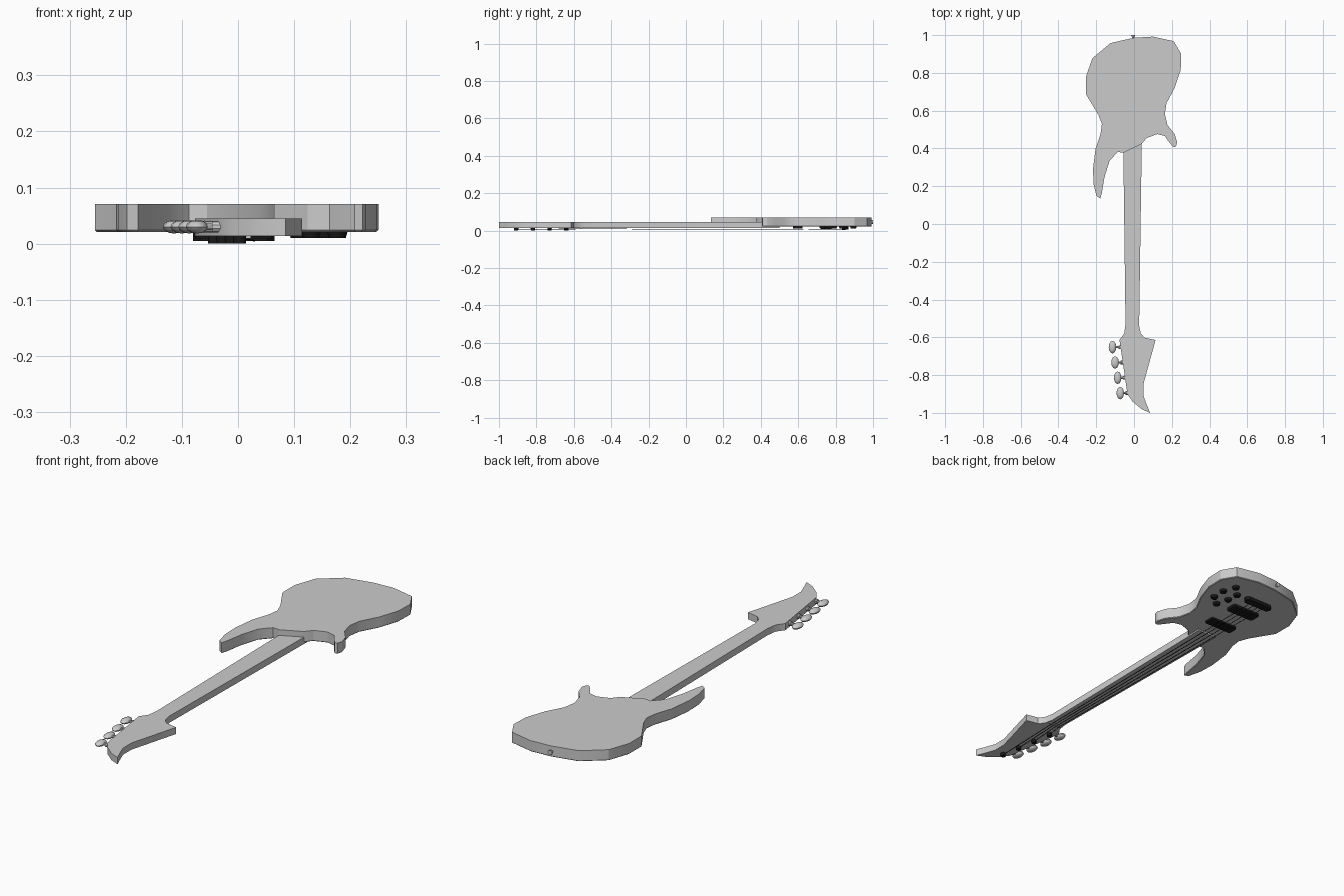
import bpy, bmesh, math
from mathutils import Vector, Matrix

if "Cube" in bpy.data.objects:
    bpy.data.objects.remove(bpy.data.objects["Cube"])

black = bpy.data.materials.new("black")
black.diffuse_color = (0.01, 0.01, 0.01, 1)
black.use_nodes = True
black.node_tree.nodes["Principled BSDF"].inputs["Base Color"].default_value = black.diffuse_color


def finish(bm, name, mat=None, smooth=30):
    bmesh.ops.recalc_face_normals(bm, faces=bm.faces)
    me = bpy.data.meshes.new(name)
    bm.to_mesh(me)
    bm.free()
    ob = bpy.data.objects.new(name, me)
    bpy.context.collection.objects.link(ob)
    if mat:
        me.materials.append(mat)
    bpy.ops.object.select_all(action='DESELECT')
    ob.select_set(True)
    bpy.context.view_layer.objects.active = ob
    if smooth:
        bpy.ops.object.shade_smooth_by_angle(angle=math.radians(smooth))
    return ob


def slab(name, pts, z0, z1, chamfer=0, mat=None):
    """Outline in plan, extruded from z0 to z1, lower rim chamfered."""
    bm = bmesh.new()
    face = bm.faces.new([bm.verts.new((x, y, z0)) for x, y in pts])
    ext = bmesh.ops.extrude_face_region(bm, geom=[face], use_keep_orig=True)
    for v in ext['geom']:
        if isinstance(v, bmesh.types.BMVert):
            v.co.z = z1
    if chamfer:
        rim = [e for e in bm.edges if all(abs(v.co.z - z0) < 1e-6 for v in e.verts)]
        bmesh.ops.bevel(bm, geom=rim, offset=chamfer, segments=1, affect='EDGES')
    return finish(bm, name, mat)


def rod(name, a, b, r, r2=None, seg=16, mat=None):
    a, b = Vector(a), Vector(b)
    d = b - a
    m = Matrix.Translation((a + b) / 2) @ d.to_track_quat('Z', 'Y').to_matrix().to_4x4()
    bm = bmesh.new()
    bmesh.ops.create_cone(bm, cap_ends=True, segments=seg, radius1=r,
                          radius2=r if r2 is None else r2, depth=d.length, matrix=m)
    return finish(bm, name, mat)


def rect(cx, cy, w, h, c=0.006):
    """Rectangle outline with clipped corners."""
    w, h = w / 2, h / 2
    return [(cx + x, cy + y) for x, y in (
        (-w + c, -h), (w - c, -h), (w, -h + c), (w, h - c),
        (w - c, h), (-w + c, h), (-w, h - c), (-w, -h + c))]


# Body with two horns
body = [(-.055, .378), (-.087, .381), (-.13, .333), (-.156, .249), (-.170, .165),
        (-.178, .135), (-.198, .148), (-.214, .21), (-.217, .29), (-.204, .397),
        (-.177, .476), (-.170, .53), (-.188, .577), (-.255, .688), (-.255, .778),
        (-.22, .878), (-.124, .958), (0, .986), (.1, .992), (.21, .968),
        (.25, .9), (.247, .815), (.215, .72), (.172, .64), (.163, .582),
        (.177, .524), (.215, .476), (.228, .434), (.222, .41), (.208, .407),
        (.185, .434), (.163, .466), (.124, .476), (.066, .455), (.04, .423)]
slab("body", body, .021, .071, .003)

# Neck and headstock in one piece
neck = [(-.058, .5), (-.045, -.53), (-.052, -.58), (-.077, -.614), (-.035, -.90),
        (-.008, -.94), (.04, -.98), (.085, -1.0), (.07, -.963), (.05, -.91),
        (.05, -.847), (.114, -.614), (.056, -.602), (.036, -.58), (.027, -.54),
        (.042, .5)]
slab("neck", neck, .014, .045)
slab("nut", rect(-.009, -.56, .066, .01, .002), .009, .016)

# Pickups and bridge
slab("neck_pickup", rect(-.0075, .597, .145, .052), .012, .025, mat=black)
slab("bridge_pickup", rect(-.0075, .75, .145, .055), .009, .025, mat=black)
slab("bridge", rect(-.0075, .852, .145, .036, .012), .005, .025, mat=black)

# Control knobs
for x, y in ((.176, .77), (.178, .835), (.155, .895),
             (.13, .73), (.112, .79), (.108, .847)):
    rod("knob", (x, y, .010), (x, y, .024), .014, .018, mat=black)

# Tuners: post, key shaft, collar and key, plus one string each
for i in range(4):
    t = i / 3
    y = -.652 - .243 * t
    post = (-.042 + .045 * t, -.64 - .268 * t)
    key_x = -.114 + .041 * t
    edge = -.071 + .037 * t
    rod("tuner_post", (*post, 0.0), (*post, .018), .011, .012, 12, black)
    rod("tuner_shaft", (key_x, y, .030), (edge + .02, y, .030), .006, seg=10)
    rod("tuner_collar", (edge - .012, y, .030), (edge + .01, y, .030), .010, .011, 10)
    bm = bmesh.new()
    bmesh.ops.create_uvsphere(bm, u_segments=12, v_segments=6, radius=1)
    bmesh.ops.transform(bm, verts=bm.verts, matrix=Matrix.Translation((key_x, y, .030))
                        @ Matrix.Diagonal((.020, .033, .012, 1)))
    finish(bm, "tuner_key", smooth=40)
    nut = (-.030 + .042 * t, -.56, .009)
    rod("string_end", (*post, .007), nut, .0013, seg=6, mat=black)
    rod("string", nut, (-.044 + .073 * t, .852, .005), .0013, seg=6, mat=black)

# Strap button on the tail
rod("strap_button_stem", (-.005, .975, .046), (-.005, .994, .046), .006, seg=12)
rod("strap_button", (-.005, .992, .046), (-.005, 1.0, .046), .009, .011, 12)
